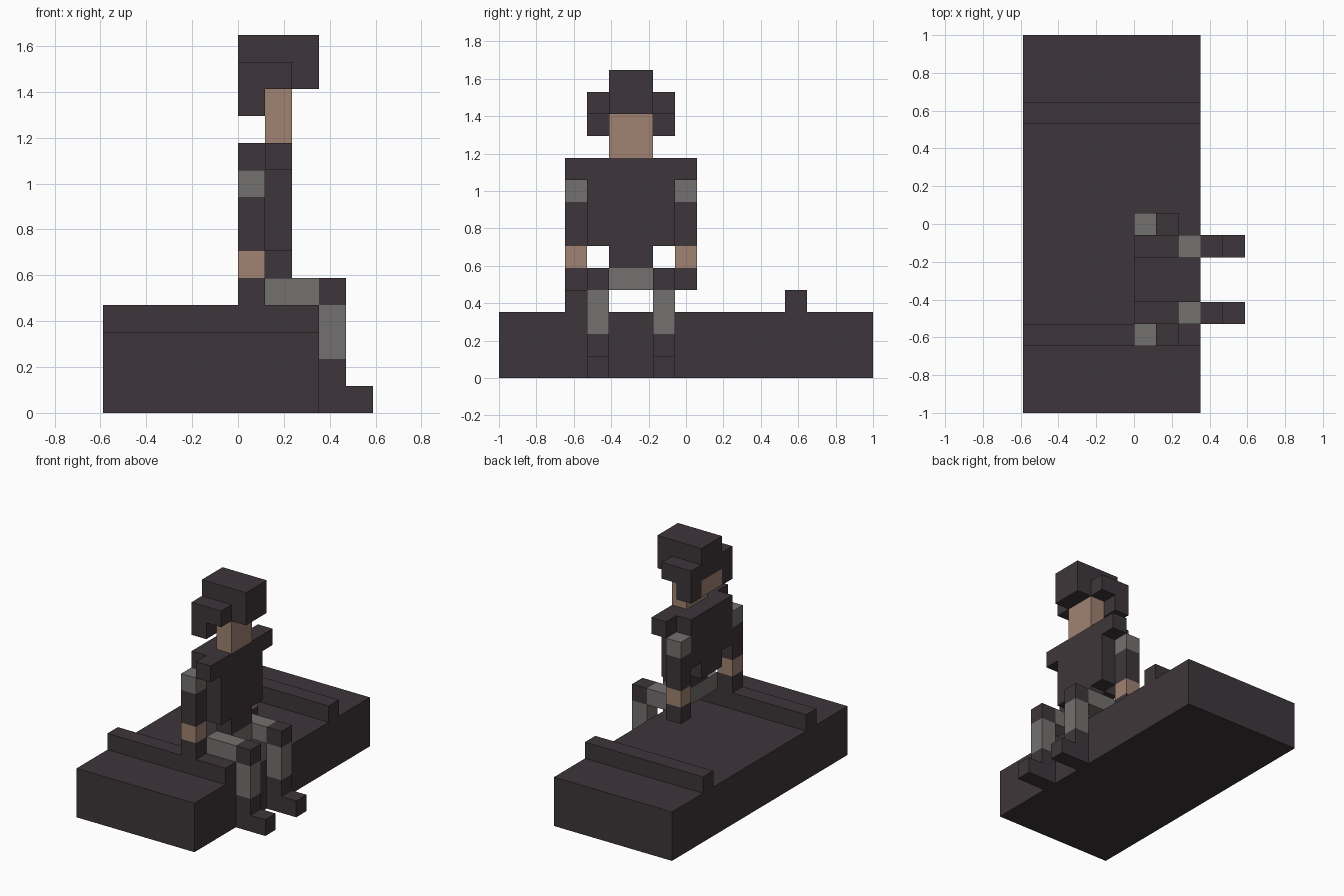
import bpy, bmesh

cube = bpy.data.objects.get("Cube")
if cube:
    bpy.data.objects.remove(cube, do_unlink=True)

U = 2 / 17      # size of one block
MID = 6         # block row on which the figure is mirrored in y


def material(name, r, g, b):
    m = bpy.data.materials.new(name)
    m.use_nodes = True
    m.diffuse_color = (r, g, b, 1)
    m.node_tree.nodes["Principled BSDF"].inputs["Base Color"].default_value = (r, g, b, 1)
    return m


DARK = material("dark charcoal", 0.048, 0.037, 0.043)
GREY = material("warm grey", 0.174, 0.164, 0.156)
SKIN = material("skin", 0.352, 0.223, 0.165)


def blocks(name, mat, *boxes):
    """One object from boxes given as x, y and z ranges in block units."""
    bm = bmesh.new()
    for x, y, z in boxes:
        verts = bmesh.ops.create_cube(bm, size=1)["verts"]
        for v in verts:
            v.co = (((x[0] + x[1]) / 2 + v.co.x * (x[1] - x[0]) - 5) * U,
                    ((y[0] + y[1]) / 2 + v.co.y * (y[1] - y[0]) - 8.5) * U,
                    ((z[0] + z[1]) / 2 + v.co.z * (z[1] - z[0])) * U)
    mesh = bpy.data.meshes.new(name)
    bm.to_mesh(mesh)
    bm.free()
    mesh.materials.append(mat)
    obj = bpy.data.objects.new(name, mesh)
    bpy.context.collection.objects.link(obj)
    return obj


def pair(name, mat, *boxes):
    """The same blocks on both sides of the figure."""
    blocks("near_" + name, mat, *boxes)
    flipped = [(x, (2 * MID - y[1], 2 * MID - y[0]), z) for x, y, z in boxes]
    blocks("far_" + name, mat, *flipped)


# Platform with two raised rails
blocks("platform", DARK, ((0, 8), (0, 17), (0, 3)))
for label, y in (("near", 3), ("far", 13)):
    blocks(label + "_rail", DARK, ((0, 8), (y, y + 1), (3, 4)))

# Legs hanging over the edge
blocks("hips", GREY, ((6, 7), (4, 8), (4, 5)))
pair("thigh", GREY, ((7, 8), (4, 5), (4, 5)))
pair("knee", DARK, ((8, 9), (4, 5), (4, 5)))
pair("shin", GREY, ((8, 9), (4, 5), (2, 4)))
pair("boot", DARK, ((8, 9), (4, 5), (0, 2)), ((9, 10), (4, 5), (0, 1)))

# Torso
blocks("waist", DARK, ((6, 7), (5, 7), (5, 6)))
blocks("chest", DARK, ((6, 7), (4, 8), (6, 10)))
blocks("back", DARK, ((5, 6), (4, 8), (7, 10)), ((5, 6), (5, 7), (6, 7)))
pair("shoulder", DARK, ((6, 7), (3, 4), (9, 10)))

# Arms
pair("upper_sleeve", GREY, ((5, 6), (3, 4), (8, 9)))
pair("lower_sleeve", DARK, ((5, 6), (3, 4), (6, 8)))
pair("forearm", SKIN, ((5, 6), (3, 4), (5, 6)))
pair("glove", DARK, ((5, 6), (3, 4), (4, 5)))

# Head and hair
blocks("face", SKIN, ((6, 7), (5, 7), (10, 12)), ((5, 6), (5, 7), (11, 12)))
blocks("hair_top", DARK, ((5, 8), (5, 7), (12, 14)))
pair("hair_side", DARK, ((5, 7), (4, 5), (12, 13)), ((5, 6), (4, 5), (11, 12)))
